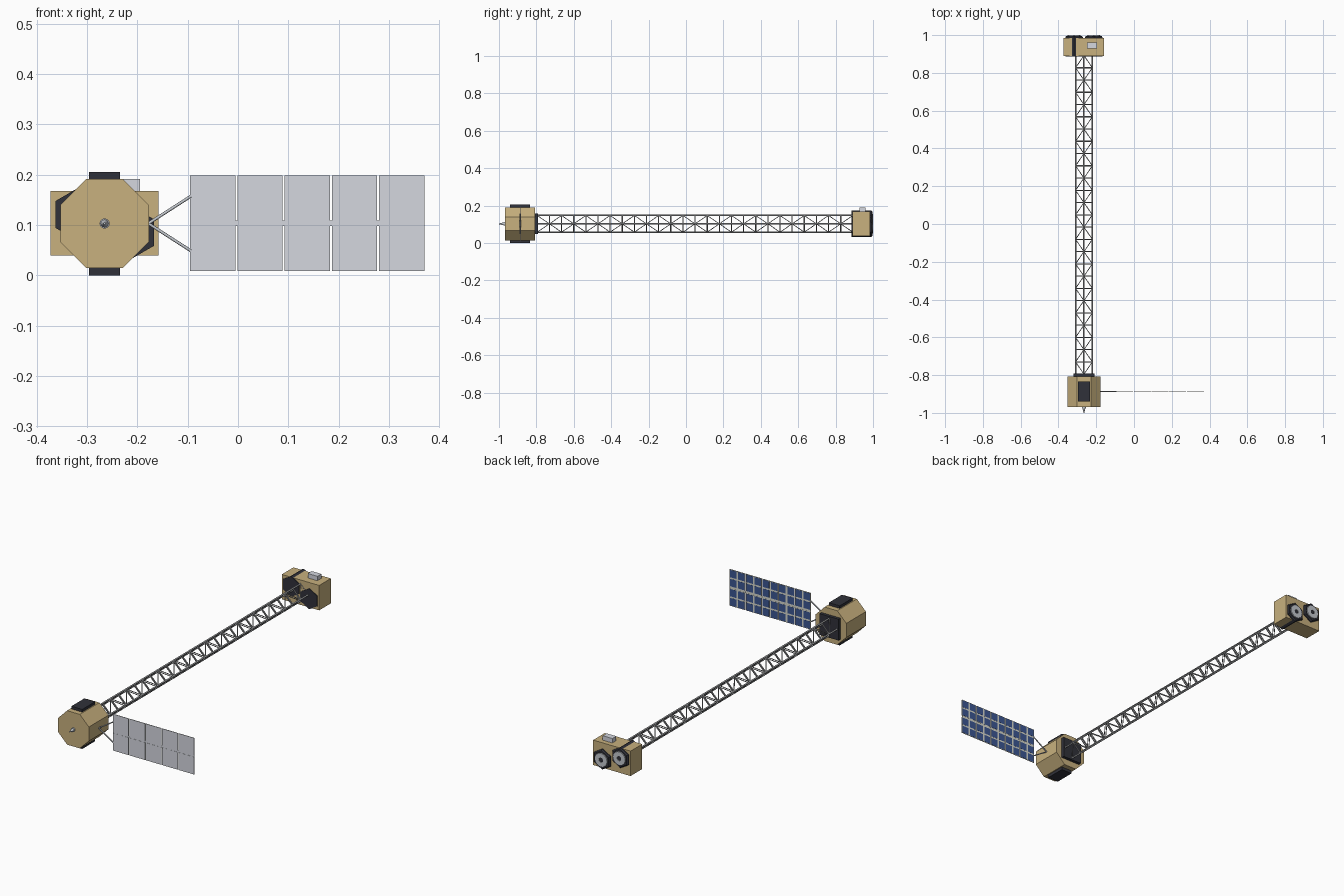
import bpy, bmesh
from math import pi, cos
from mathutils import Vector, Matrix

if "Cube" in bpy.data.objects:
    bpy.data.objects.remove(bpy.data.objects["Cube"])

CX, CZ = -0.265, 0.103          # long axis of the craft


def material(name, rgb):
    m = bpy.data.materials.new(name)
    m.diffuse_color = (*rgb, 1)
    m.use_nodes = True
    m.node_tree.nodes["Principled BSDF"].inputs["Base Color"].default_value = m.diffuse_color
    return m


GOLD = material("gold_foil", (0.58, 0.44, 0.21))
DARK = material("dark", (0.03, 0.031, 0.042))
STEEL = material("truss_grey", (0.42, 0.43, 0.44))
METAL = material("metal", (0.55, 0.58, 0.62))
PANEL = material("panel_grey", (0.66, 0.68, 0.74))
EDGE = material("panel_frame", (0.68, 0.69, 0.62))
BLUE = material("cell_blue", (0.045, 0.095, 0.29))


def finish(bm, name, mat):
    bmesh.ops.recalc_face_normals(bm, faces=bm.faces)
    me = bpy.data.meshes.new(name)
    bm.to_mesh(me)
    bm.free()
    me.materials.append(mat)
    ob = bpy.data.objects.new(name, me)
    bpy.context.collection.objects.link(ob)
    return ob


def smooth(ob):
    bpy.context.view_layer.objects.active = ob
    ob.select_set(True)
    bpy.ops.object.shade_smooth_by_angle(angle=1.1)
    ob.select_set(False)


def add_box(bm, lo, hi):
    lo, hi = Vector(lo), Vector(hi)
    m = Matrix.Translation((lo + hi) / 2) @ Matrix.Diagonal((*(hi - lo), 1))
    bmesh.ops.create_cube(bm, size=1, matrix=m)


def box(name, lo, hi, mat):
    bm = bmesh.new()
    add_box(bm, lo, hi)
    return finish(bm, name, mat)


def add_rod(bm, a, b, r, sides=8):
    a, b = Vector(a), Vector(b)
    d = b - a
    m = Matrix.Translation((a + b) / 2) @ d.to_track_quat('Z', 'Y').to_matrix().to_4x4()
    bmesh.ops.create_cone(bm, cap_ends=True, segments=sides, radius1=r, radius2=r,
                          depth=d.length, matrix=m)


def lathe(name, x, z, profile, sides, mat, turn=0.0, soft=False):
    """Revolve (radius, y) points about a line parallel to y; closed loop if first = last."""
    bm = bmesh.new()
    rings = []
    for r, y in profile:
        rings.append([bm.verts.new(Matrix.Rotation(turn + 2 * pi * i / sides, 3, 'Y')
                                   @ Vector((0, 0, r)) + Vector((x, y, z)))
                      for i in range(sides)])
    for p, q in zip(rings, rings[1:]):
        for i in range(sides):
            j = (i + 1) % sides
            bm.faces.new((p[i], p[j], q[j], q[i]))
    if profile[0] == profile[-1]:
        bmesh.ops.remove_doubles(bm, verts=bm.verts, dist=1e-6)
    else:
        bm.faces.new(rings[0])
        bm.faces.new(rings[-1])
    ob = finish(bm, name, mat)
    if soft:
        smooth(ob)
    return ob


# Octagonal spacecraft bus
lathe("bus_body", CX, CZ, [(0.088 / cos(pi / 8), -0.968), (0.088 / cos(pi / 8), -0.808)],
      8, GOLD, turn=pi / 8)
for name, z0, z1 in (("bus_top_radiator", 0.188, 0.205), ("bus_bottom_radiator", 0, 0.018)):
    box(name, (CX - 0.031, -0.941, z0), (CX + 0.031, -0.835, z1), DARK)

# Front nozzle
lathe("nozzle_base", CX, CZ, [(0.010, -0.975), (0.010, -0.966)], 16, METAL, soft=True)
lathe("nozzle_cone", CX, CZ, [(0.002, -1.0), (0.008, -0.974)], 16, METAL, soft=True)

# Mast canister at the back of the bus
box("mast_base_plate", (CX - 0.055, -0.81, CZ - 0.055), (CX + 0.055, -0.792, CZ + 0.055), DARK)

# Four-chord truss mast: longerons, battens and zigzag diagonals
Y0, Y1, BAYS, H = -0.795, 0.892, 26, 0.0445
corners = [(0, -H), (H, 0), (0, H), (-H, 0)]
step = (Y1 - Y0) / BAYS


def node(k, i):
    u, v = corners[k % 4]
    return (CX + u, Y0 + i * step, CZ + v)


bm = bmesh.new()
for k in range(4):
    add_rod(bm, node(k, 0), node(k, BAYS), 0.004)
smooth(finish(bm, "mast_longerons", STEEL))
bm = bmesh.new()
for i in range(BAYS + 1):
    for k in range(4):
        add_rod(bm, node(k, i), node(k + 1, i), 0.003)
smooth(finish(bm, "mast_battens", STEEL))
bm = bmesh.new()
for i in range(BAYS):
    for k in range(4):
        s = (i + k) % 2
        add_rod(bm, node(k + s, i), node(k + 1 - s, i + 1), 0.002)
smooth(finish(bm, "mast_diagonals", STEEL))

# Optics module with two hexagonal barrels running through it
box("optics_housing", (-0.372, 0.89, 0.039), (-0.158, 0.985, 0.168), GOLD)
box("star_tracker", (-0.25, 0.928, 0.165), (-0.195, 0.96, 0.191), PANEL)
for side, x, z in (("left", -0.317, 0.121), ("right", -0.213, 0.085)):
    lathe(side + "_optics_barrel", x, z, [(0.053, 0.886), (0.053, 0.99), (0.047, 0.996)], 6, DARK)
    lathe(side + "_optics_ring", x, z, [(0.036, 0.99), (0.034, 1.0), (0.012, 1.0),
                                       (0.012, 0.99), (0.036, 0.99)], 24, METAL, soft=True)
    lathe(side + "_optics_hub", x, z, [(0.012, 0.99), (0.012, 0.997)], 24, DARK, soft=True)

# Solar array: 5 x 2 panels on a recessed spine, each with 2 x 2 cells on the back
PY, W, PITCH = -0.886, 0.0900, 0.0938
sheets, frames, cells = bmesh.new(), bmesh.new(), bmesh.new()
for bm, y0, y1, s0, s1 in ((sheets, PY - 0.0015, PY, PY - 0.0007, PY),
                           (frames, PY, PY + 0.001, PY, PY + 0.0005)):
    add_box(bm, (-0.095, s0, 0.0985), (-0.095 + 4 * PITCH + W, s1, 0.1085))
    for c in range(5):
        for z0 in (0.009, 0.1075):
            x0 = -0.095 + c * PITCH
            add_box(bm, (x0, y0, z0), (x0 + W, y1, z0 + 0.0905))
for c in range(5):
    for z0 in (0.009, 0.1075):
        for a in range(2):
            for b in range(2):
                x, z = -0.095 + c * PITCH + 0.003 + a * 0.047, z0 + 0.003 + b * 0.0465
                add_box(cells, (x, PY + 0.0005, z), (x + 0.037, PY + 0.0015, z + 0.038))
finish(sheets, "array_front_sheets", PANEL)
finish(frames, "array_back_frames", EDGE)
finish(cells, "solar_cells", BLUE)

# Array yoke
bm = bmesh.new()
for z in (0.157, 0.049):
    add_rod(bm, (-0.178, PY, CZ), (-0.094, PY, z), 0.003, 8)
smooth(finish(bm, "array_yoke", METAL))
